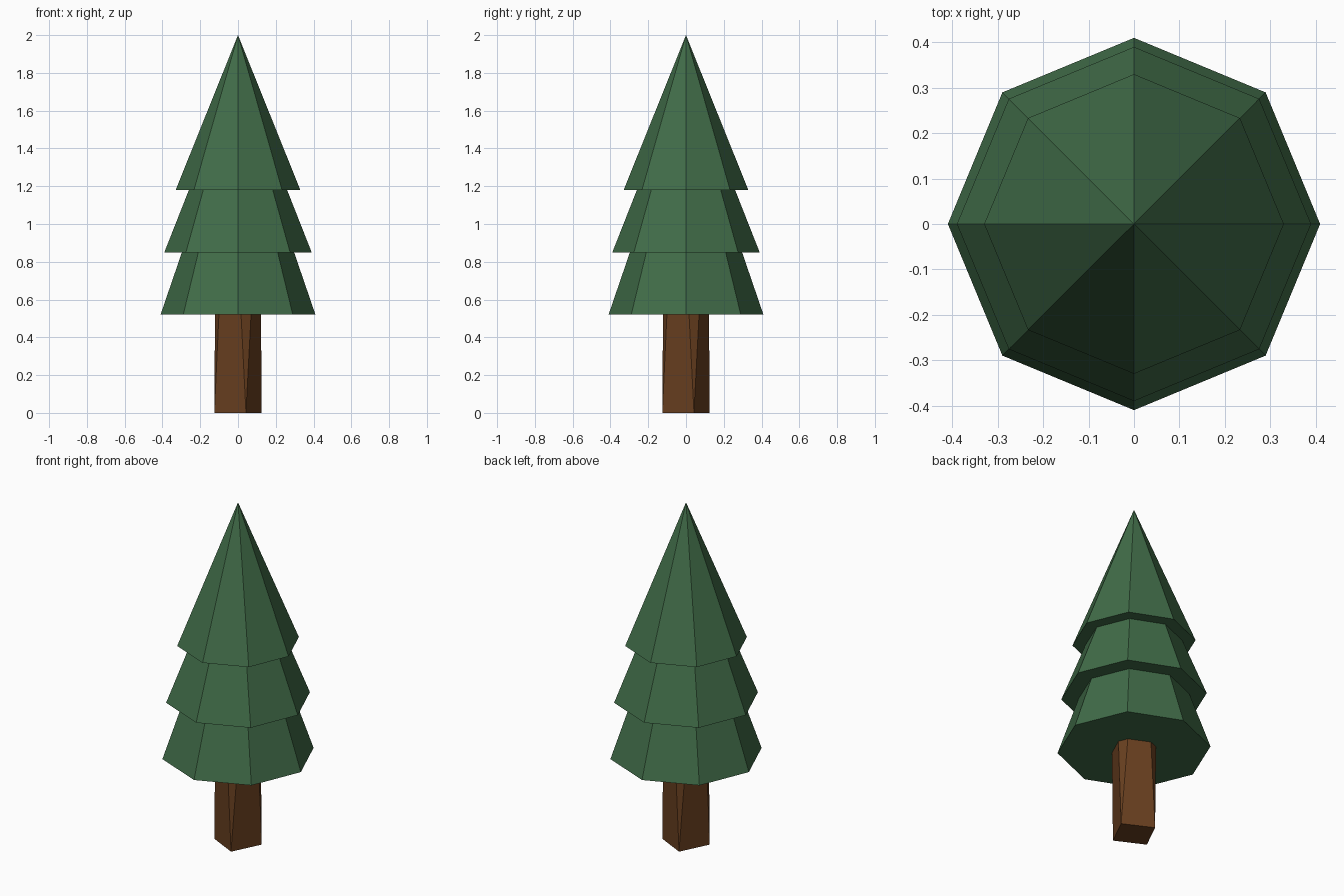
import bpy
import bmesh
from math import sin, cos, tau

if "Cube" in bpy.data.objects:
    bpy.data.objects.remove(bpy.data.objects["Cube"])


def finish(bm, name, colour):
    bmesh.ops.recalc_face_normals(bm, faces=bm.faces)
    mesh = bpy.data.meshes.new(name)
    bm.to_mesh(mesh)
    bm.free()
    mat = bpy.data.materials.new(name + "_colour")
    mat.diffuse_color = (*colour, 1)
    mat.use_nodes = True
    mat.node_tree.nodes["Principled BSDF"].inputs["Base Color"].default_value = mat.diffuse_color
    mesh.materials.append(mat)
    obj = bpy.data.objects.new(name, mesh)
    bpy.context.collection.objects.link(obj)


def ring(bm, radius, z, sides=8):
    return [bm.verts.new((radius * cos(tau * i / sides), radius * sin(tau * i / sides), z))
            for i in range(sides)]


def quarter_turns(bm, x, y, z):
    # Four copies of a point, a quarter turn apart
    verts = []
    for _ in range(4):
        verts.append(bm.verts.new((x, y, z)))
        x, y = -y, x
    return verts


# Foliage: stepped eight-sided tiers with flat undersides and a pointed top
bm = bmesh.new()
profile = [(0.41, 0.52), (0.297, 0.85), (0.39, 0.85), (0.26, 1.18), (0.33, 1.18)]
rings = [ring(bm, r, z) for r, z in profile]
bm.faces.new(rings[0])
for low, high in zip(rings, rings[1:]):
    for i in range(8):
        j = (i + 1) % 8
        bm.faces.new((low[i], low[j], high[j], high[i]))
tip = bm.verts.new((0, 0, 2))
for i in range(8):
    bm.faces.new((rings[-1][i], rings[-1][(i + 1) % 8], tip))
finish(bm, "foliage", (0.052, 0.150, 0.065))

# Trunk: turned square base whose corners open into chamfers at the top
bm = bmesh.new()
base = quarter_turns(bm, 0.042, -0.125, 0)
top_a = quarter_turns(bm, 0.016, -0.122, 0.52)
top_b = quarter_turns(bm, 0.069, -0.101, 0.52)
bm.faces.new(base)
for i in range(4):
    j = (i + 1) % 4
    bm.faces.new((base[i], top_b[i], top_a[i]))
    bm.faces.new((base[i], base[j], top_a[j], top_b[i]))
finish(bm, "trunk", (0.140, 0.050, 0.014))
